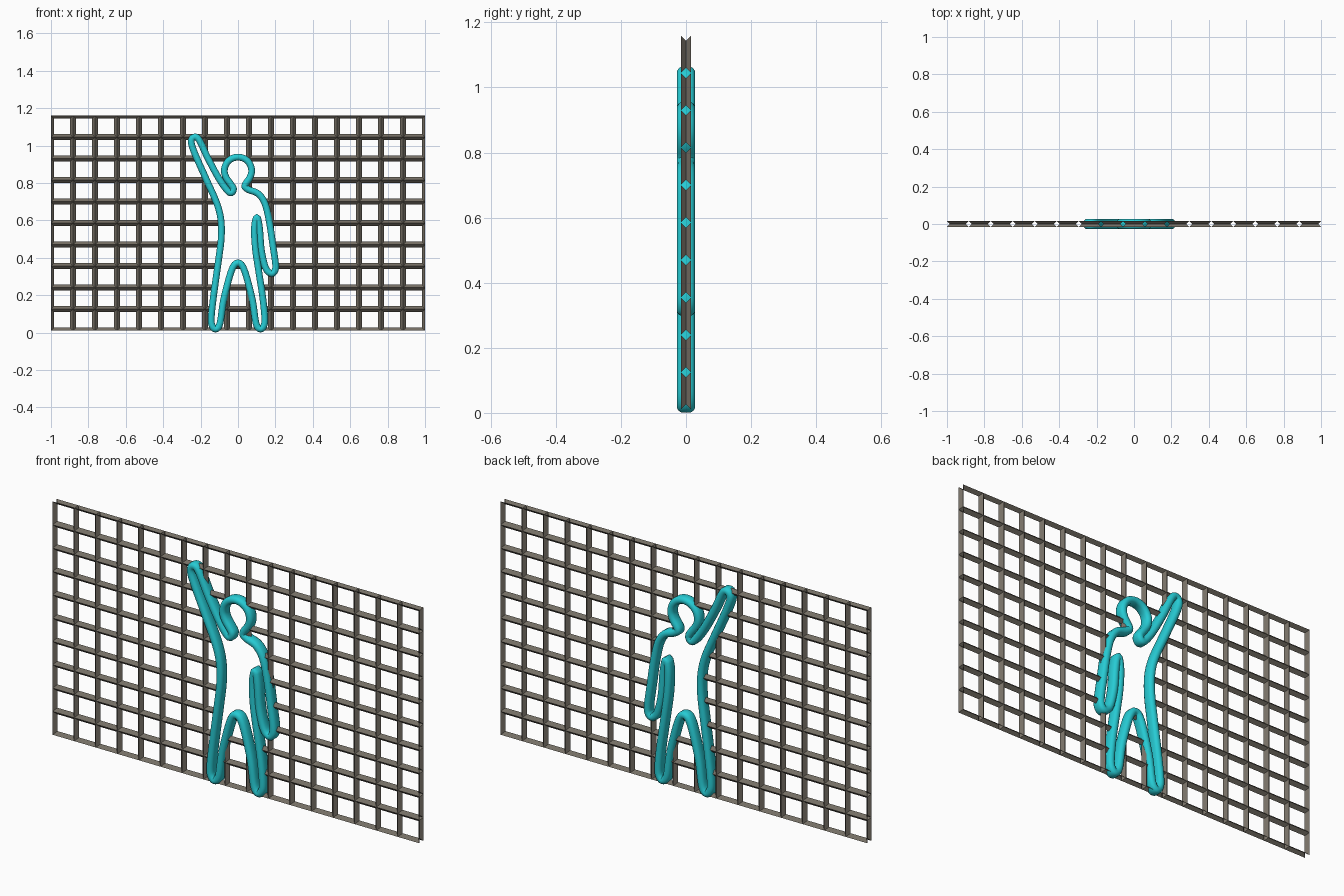
import bpy, bmesh, math
from mathutils import Vector

if "Cube" in bpy.data.objects:
    bpy.data.objects.remove(bpy.data.objects["Cube"])


def material(name, rgb):
    m = bpy.data.materials.new(name)
    m.diffuse_color = (*rgb, 1)
    m.use_nodes = True
    m.node_tree.nodes["Principled BSDF"].inputs["Base Color"].default_value = m.diffuse_color
    return m


def make_object(name, bm, mat):
    mesh = bpy.data.meshes.new(name)
    bm.to_mesh(mesh)
    bm.free()
    mesh.materials.append(mat)
    ob = bpy.data.objects.new(name, mesh)
    bpy.context.collection.objects.link(ob)
    bpy.ops.object.select_all(action='DESELECT')
    bpy.context.view_layer.objects.active = ob
    ob.select_set(True)
    return ob


def smooth_loop(pts, steps):
    # closed Catmull-Rom curve through the points
    out, n = [], len(pts)
    for i in range(n):
        a, b, c, d = (Vector(pts[(i + k) % n]) for k in (-1, 0, 1, 2))
        for s in range(steps):
            t = s / steps
            out.append(0.5 * (2 * b + (c - a) * t + (2 * a - 5 * b + 4 * c - d) * t ** 2
                              + (3 * b - a - 3 * c + d) * t ** 3))
    return out


def inside(p, poly):
    hit = False
    for a, b in zip(poly, poly[1:] + poly[:1]):
        if (a.y > p.z) != (b.y > p.z):
            if p.x < a.x + (p.z - a.y) * (b.x - a.x) / (b.y - a.y):
                hit = not hit
    return hit


# Figure outline (x, z): head, lowered arm, legs, raised arm
head = [(0.073 * math.sin(math.radians(a)), 0.865 + 0.073 * math.cos(math.radians(a)))
        for a in range(-120, 136, 30)]
outline = head + [
    (0.036, 0.785), (0.056, 0.764), (0.107, 0.743), (0.144, 0.69), (0.168, 0.59),
    (0.186, 0.47), (0.201, 0.365), (0.196, 0.328), (0.176, 0.316), (0.148, 0.345),
    (0.125, 0.44), (0.115, 0.56), (0.101, 0.617), (0.088, 0.56), (0.093, 0.45),
    (0.112, 0.32), (0.132, 0.19), (0.143, 0.08), (0.138, 0.036), (0.118, 0.019),
    (0.096, 0.05), (0.078, 0.17), (0.045, 0.3), (0.022, 0.358), (0, 0.372),
    (-0.022, 0.358), (-0.045, 0.3), (-0.078, 0.17), (-0.096, 0.05), (-0.118, 0.019),
    (-0.138, 0.036), (-0.143, 0.08), (-0.13, 0.2), (-0.105, 0.38), (-0.09, 0.5),
    (-0.091, 0.6), (-0.113, 0.69), (-0.17, 0.82), (-0.232, 0.96), (-0.25, 1.02),
    (-0.235, 1.045), (-0.208, 1.03), (-0.16, 0.93), (-0.1, 0.82), (-0.055, 0.757),
    (-0.034, 0.748), (-0.024, 0.768), (-0.036, 0.79)]
path = smooth_loop(outline, 5)

# Lattice: wireframed grid of 17 x 10 cells, open at the rim
NX, NZ, Z0, STEP = 17, 10, 0.01, 0.115
bm = bmesh.new()
v = [[bm.verts.new((-1 + 2 * i / NX, 0, Z0 + STEP * j)) for j in range(NZ + 1)]
     for i in range(NX + 1)]
for i in range(NX):
    for j in range(NZ):
        bm.faces.new((v[i][j], v[i + 1][j], v[i + 1][j + 1], v[i][j + 1]))
bm.normal_update()
lattice = make_object("lattice_panel", bm, material("dark_metal", (0.18, 0.16, 0.13)))
wire = lattice.modifiers.new("bars", 'WIREFRAME')
wire.thickness = 0.032
wire.offset = 0
wire.use_boundary = False
wire.use_even_offset = True
bpy.ops.object.modifier_apply(modifier=wire.name)

# Cut the figure-shaped opening out of the bars
bm = bmesh.new()
bm.from_mesh(lattice.data)
near = [f for f in bm.faces if abs(f.calc_center_median().x) < 0.36]
long_edges = {e for f in near for e in f.edges if e.calc_length() > 0.05}
bmesh.ops.subdivide_edges(bm, edges=list(long_edges), cuts=9, use_grid_fill=True)
gone = [f for f in bm.faces if inside(f.calc_center_median(), path)]
bmesh.ops.delete(bm, geom=gone, context='FACES')
bm.to_mesh(lattice.data)
bm.free()

# Outline tube: rounded section, deeper than it is wide
R, FLAT = 0.0185, 0.0095
section = []
for k in range(12):
    a = 2 * math.pi * (k + 0.5) / 12
    section.append((R * math.cos(a), R * math.sin(a) + math.copysign(FLAT, math.sin(a))))
bm = bmesh.new()
rings, n = [], len(path)
for i, p in enumerate(path):
    t = (path[(i + 1) % n] - path[i - 1]).normalized()
    rings.append([bm.verts.new((p.x + t.y * u, w, p.y - t.x * u)) for u, w in section])
for i in range(n):
    a, b = rings[i], rings[(i + 1) % n]
    for k in range(12):
        m = (k + 1) % 12
        bm.faces.new((a[k], a[m], b[m], b[k]))
bmesh.ops.recalc_face_normals(bm, faces=bm.faces)
make_object("figure_outline", bm, material("cyan", (0.02, 0.6, 0.66)))
bpy.ops.object.shade_smooth_by_angle(angle=math.radians(40))
